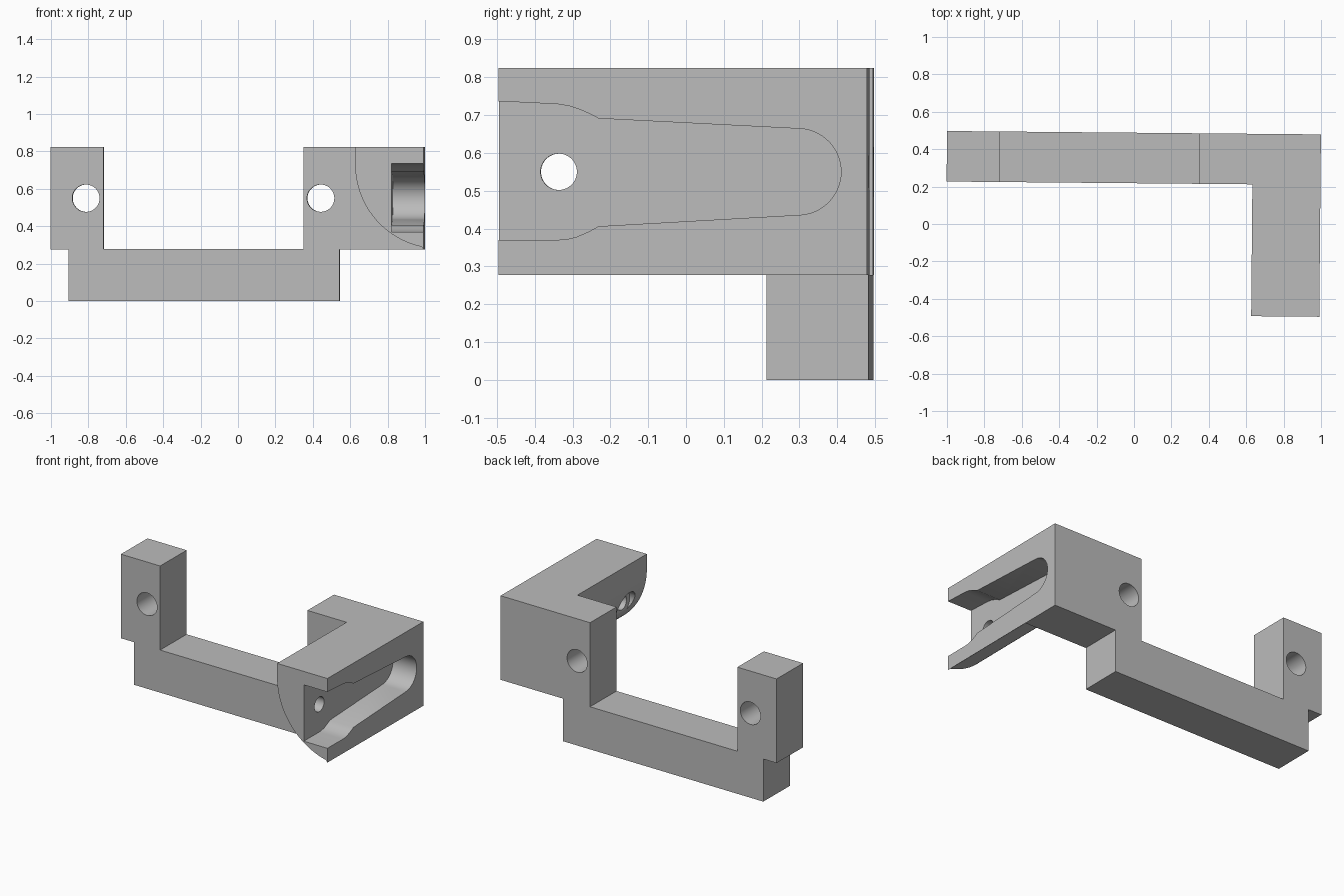
import bpy, bmesh
from math import cos, sin, pi, radians
from mathutils import Matrix

cube = bpy.data.objects.get("Cube")
if cube:
    bpy.data.objects.remove(cube, do_unlink=True)

grey = bpy.data.materials.new("plain grey")
grey.use_nodes = True
colour = (0.5, 0.5, 0.5, 1)
grey.diffuse_color = colour
grey.node_tree.nodes["Principled BSDF"].inputs["Base Color"].default_value = colour

TILT = Matrix.Rotation(radians(-0.52), 4, 'Z')   # the whole part sits slightly turned


def prism(name, profile, axis, start, end):
    """Extrude a profile along y (profile in x,z) or along x (profile in y,z)."""
    bm = bmesh.new()
    place = (lambda a, b: (a, start, b)) if axis == 'y' else (lambda a, b: (start, a, b))
    face = bm.faces.new([bm.verts.new(place(a, b)) for a, b in profile])
    new = bmesh.ops.extrude_face_region(bm, geom=[face])["geom"]
    shift = (0, end - start, 0) if axis == 'y' else (end - start, 0, 0)
    bmesh.ops.translate(bm, vec=shift, verts=[v for v in new if isinstance(v, bmesh.types.BMVert)])
    bmesh.ops.recalc_face_normals(bm, faces=bm.faces)
    mesh = bpy.data.meshes.new(name)
    bm.to_mesh(mesh)
    bm.free()
    mesh.materials.append(grey)
    obj = bpy.data.objects.new(name, mesh)
    bpy.context.collection.objects.link(obj)
    obj.matrix_world = TILT
    return obj


def arc(cx, cy, r, a0, a1, n):
    return [(cx + r * cos(radians(a0 + (a1 - a0) * i / n)),
             cy + r * sin(radians(a0 + (a1 - a0) * i / n))) for i in range(n + 1)]


def circle(cx, cy, r, n=48):
    return arc(cx, cy, r, 0, 360, n)[:-1]


def combine(target, other, operation):
    mod = target.modifiers.new(other.name, 'BOOLEAN')
    mod.operation, mod.solver, mod.object = operation, 'EXACT', other
    bpy.context.view_layer.objects.active = target
    bpy.ops.object.modifier_apply(modifier=mod.name)
    bpy.data.objects.remove(other, do_unlink=True)


BACK, FRONT, RIGHT, LOW, TOP = 0.488, 0.218, 0.995, 0.277, 0.824

# U-shaped frame: bottom bar with two upright lugs
frame = prism("bracket_frame", [
    (-0.908, 0), (0.541, 0), (0.541, LOW), (RIGHT, LOW), (RIGHT, TOP), (0.347, TOP),
    (0.347, LOW), (-0.72, LOW), (-0.72, TOP), (-1.004, TOP), (-1.004, LOW), (-0.908, LOW)],
    'y', FRONT, BACK)

# Side arm with a rounded lower inner edge
arm = prism("side_arm", [(RIGHT, TOP), (0.631, TOP)]
            + arc(1.081, 0.73, 0.45, 180, 258, 32) + [(RIGHT, LOW)], 'y', -0.487, 0.3)
combine(frame, arm, 'UNION')

# Keyhole-shaped pocket in the outer side of the arm, open at the front
upper = [(-0.6, 0.742), (-0.33, 0.729), (-0.30, 0.724), (-0.27, 0.714), (-0.243, 0.702), (-0.222, 0.691)]
lower = [(-0.222, 0.406), (-0.25, 0.391), (-0.28, 0.378), (-0.305, 0.372), (-0.33, 0.37), (-0.6, 0.37)]
pocket = prism("pocket_cutter", upper + arc(0.305, 0.55, 0.114, 87, -87, 28) + lower, 'x', 0.824, 1.2)
combine(frame, pocket, 'DIFFERENCE')

# Pivot hole through the arm, with a shallow recess on the inner side
combine(frame, prism("pivot_cutter", circle(-0.329, 0.55, 0.048), 'x', 0.5, 0.9), 'DIFFERENCE')
combine(frame, prism("recess_cutter", circle(-0.329, 0.55, 0.08), 'x', 0.5, 0.70), 'DIFFERENCE')

# Mounting holes through the lugs
for x in (-0.815, 0.44):
    combine(frame, prism("lug_hole_cutter", circle(x, 0.55, 0.073), 'y', 0, 0.7), 'DIFFERENCE')

frame.select_set(True)
bpy.context.view_layer.objects.active = frame
bpy.ops.object.shade_smooth_by_angle(angle=radians(25))
